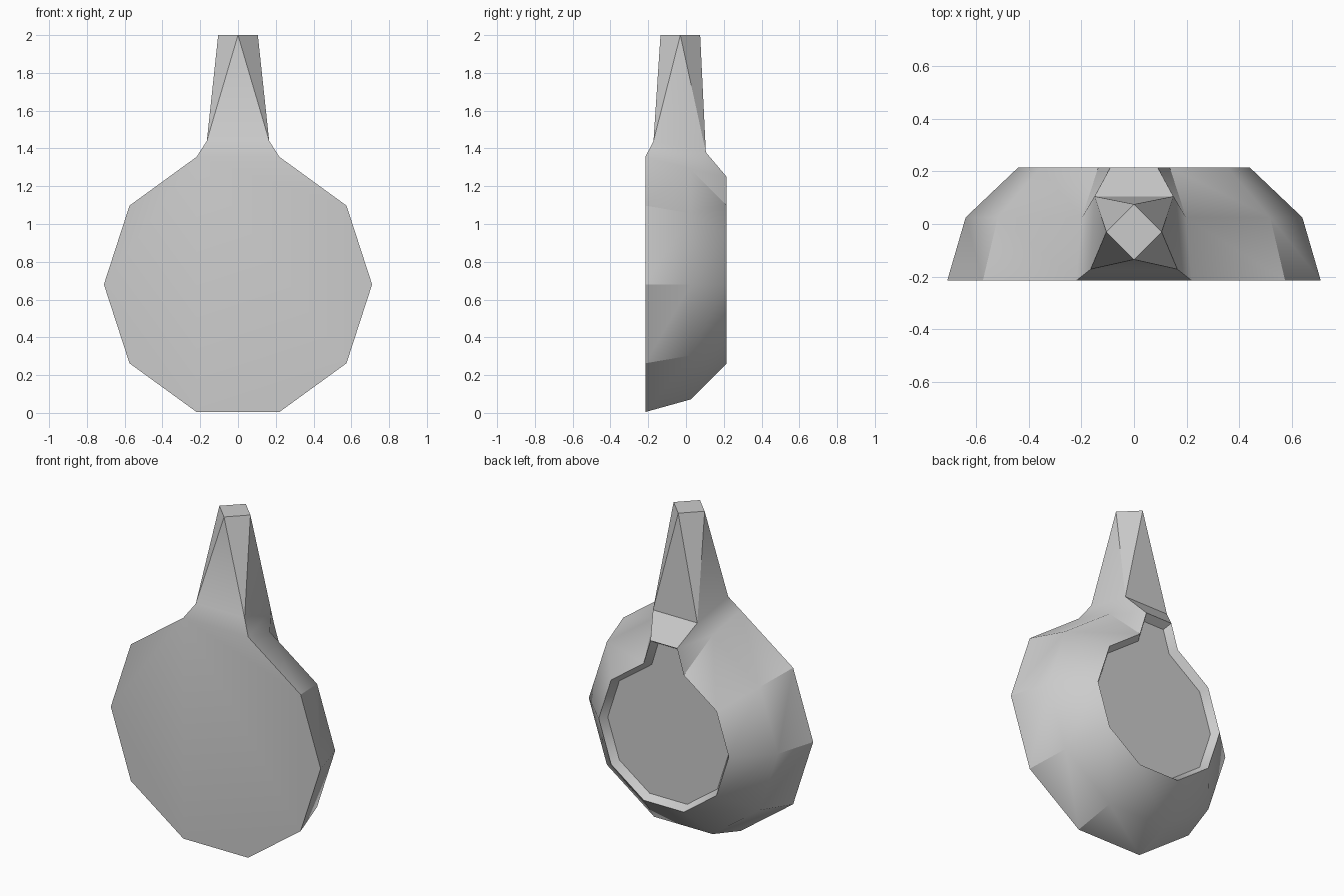
import bpy, bmesh, math

cube = bpy.data.objects.get("Cube")
if cube:
    bpy.data.objects.remove(cube, do_unlink=True)

SIDES, CENTRE_Z = 10, 0.68
TOP = 2  # index of the ring edge that opens into the neck

grey = bpy.data.materials.new("plain grey")
grey.use_nodes = True
colour = (0.6, 0.6, 0.6, 1)
grey.diffuse_color = colour
grey.node_tree.nodes["Principled BSDF"].inputs["Base Color"].default_value = colour

bm = bmesh.new()


def ring(radius, y):
    step = math.tau / SIDES
    return [bm.verts.new((radius * math.cos(i * step), y,
                          CENTRE_Z + radius * math.sin(i * step)))
            for i in range(SIDES)]


def pair(x, y, z):
    """Mirrored points, +x first."""
    return [bm.verts.new((s * x, y, z)) for s in (1, -1)]


# Ten-sided body: flat front, shallow side band, steep back band
front = ring(0.71, -0.215)
middle = ring(0.64, 0.025)
back = ring(0.44, 0.215)
bm.faces.new(front)
for a, b in ((front, middle), (middle, back)):
    for i in range(SIDES):
        if i != TOP:
            j = (i + 1) % SIDES
            bm.faces.new((a[i], a[j], b[j], b[i]))

# Neck: blends the open top of the body into a four-cornered collar
collar_front = pair(0.165, -0.172, 1.44)
collar_back = pair(0.15, 0.105, 1.38)
bump = pair(0.09, 0.215, 1.25)
for s in (0, 1):
    k = TOP + s
    bm.faces.new((front[k], middle[k], collar_back[s], collar_front[s]))
    bm.faces.new((middle[k], back[k], bump[s], collar_back[s]))
bm.faces.new((front[TOP], front[TOP + 1], collar_front[1], collar_front[0]))
bm.faces.new((*collar_back, bump[1], bump[0]))

# Handle: twisted taper from the collar to a diamond-shaped end
collar = [collar_front[0], collar_back[0], collar_back[1], collar_front[1]]
tip = [bm.verts.new((x, y, 2)) for x, y in
       ((0.105, -0.03), (0, 0.075), (-0.105, -0.03), (0, -0.135))]
for i in range(4):
    j = (i + 1) % 4
    bm.faces.new((collar[i], collar[j], tip[i]))
    bm.faces.new((collar[j], tip[j], tip[i]))
bm.faces.ensure_lookup_table()
for f in [f for f in bm.faces if len(f.verts) == 3]:
    bm.faces.remove(f)
for i in range(4):
    j = (i + 1) % 4
    bm.faces.new((collar[i], collar[j], tip[i]))   # wide at the collar
    bm.faces.new((collar[j], tip[j], tip[i]))      # wide at the tip
bm.faces.new(tip)

# Back panel, following the neck bump, sunk slightly inward
panel = bm.faces.new(back[:TOP + 1] + bump + back[TOP + 1:])
bmesh.ops.recalc_face_normals(bm, faces=bm.faces)
bmesh.ops.inset_region(bm, faces=[panel], thickness=0.028, depth=-0.045,
                       use_even_offset=True)

mesh = bpy.data.meshes.new("paddle_body")
bm.to_mesh(mesh)
bm.free()
mesh.materials.append(grey)
paddle = bpy.data.objects.new("paddle_body", mesh)
bpy.context.collection.objects.link(paddle)

# Soft shading with hard edges kept
bpy.ops.object.select_all(action="DESELECT")
paddle.select_set(True)
bpy.context.view_layer.objects.active = paddle
bpy.ops.object.shade_smooth_by_angle(angle=math.radians(32))
